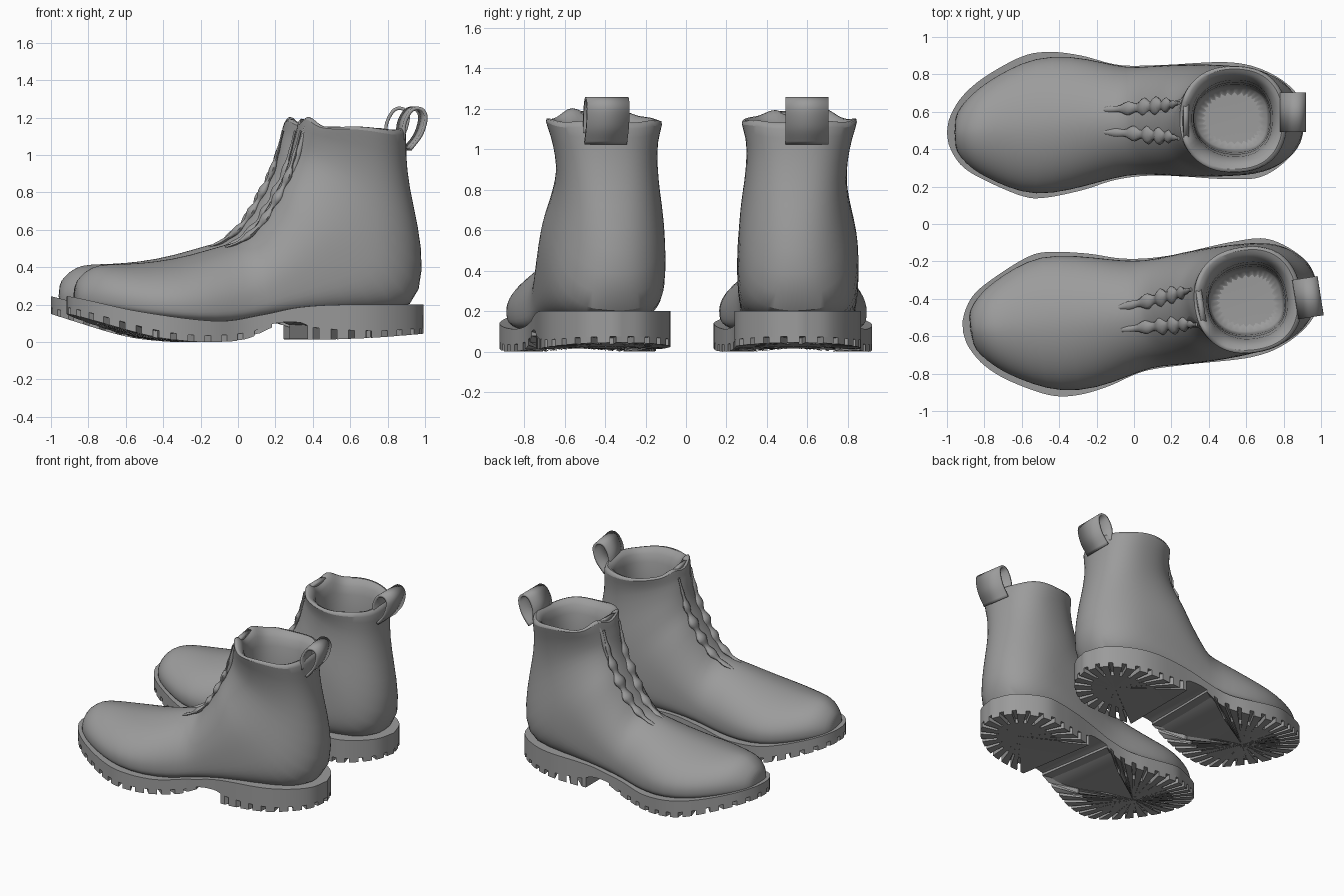
import bpy, bmesh, math
from mathutils import Vector, Matrix

if "Cube" in bpy.data.objects:
    bpy.data.objects.remove(bpy.data.objects["Cube"], do_unlink=True)

shade = (.33, .33, .33, 1)
grey = bpy.data.materials.new("plain_grey")
grey.use_nodes = True
grey.diffuse_color = shade
grey.node_tree.nodes["Principled BSDF"].inputs["Base Color"].default_value = shade

parts = []


def finish(bm, name, angle):
    """Turn a bmesh into a named object, smooth below the given angle."""
    bmesh.ops.recalc_face_normals(bm, faces=bm.faces)
    mesh = bpy.data.meshes.new(name)
    bm.to_mesh(mesh)
    bm.free()
    mesh.materials.append(grey)
    ob = bpy.data.objects.new(name, mesh)
    bpy.context.collection.objects.link(ob)
    bpy.ops.object.select_all(action='DESELECT')
    ob.select_set(True)
    bpy.context.view_layer.objects.active = ob
    bpy.ops.object.shade_smooth_by_angle(angle=math.radians(angle))
    parts.append(ob)
    return ob


def smooth_path(points, steps=12):
    """Catmull-Rom curve through the points."""
    p = [Vector(q) for q in points]
    p = [2 * p[0] - p[1]] + p + [2 * p[-1] - p[-2]]
    out = []
    for a, b, c, d in zip(p, p[1:], p[2:], p[3:]):
        for k in range(steps):
            t = k / steps
            out.append(0.5 * (2 * b + (c - a) * t + (2 * a - 5 * b + 4 * c - d) * t * t
                              + (3 * b - a - 3 * c + d) * t ** 3))
    return out + [p[-2]]


def resample(points, count):
    """Evenly spaced points along the smooth path."""
    path = smooth_path(points)
    dist = [0]
    for a, b in zip(path, path[1:]):
        dist.append(dist[-1] + (b - a).length)
    out, j = [], 0
    for i in range(count + 1):
        d = dist[-1] * i / count
        while j < len(path) - 2 and dist[j + 1] < d:
            j += 1
        out.append(path[j].lerp(path[j + 1], (d - dist[j]) / (dist[j + 1] - dist[j])))
    return out


def height(table):
    """Smooth height as a function of x."""
    pts = smooth_path(table)

    def lookup(x):
        for a, b in zip(pts, pts[1:]):
            if x <= b.x:
                return a.y + (b.y - a.y) * max(0, (x - a.x) / (b.x - a.x))
        return pts[-1].y
    return lookup


def wall(bm, lower, upper):
    """Band of quads between two closed rings."""
    for i in range(len(lower)):
        j = (i + 1) % len(lower)
        bm.faces.new((lower[i], lower[j], upper[j], upper[i]))


# Sole outline, from toe tip to heel back along each side
N = 72
outer = resample([(-1, .49), (-.985, .57), (-.92, .68), (-.8, .785), (-.6, .895), (-.45, .92), (-.28, .9),
                  (-.08, .85), (.15, .85), (.5, .865), (.7, .82), (.86, .71), (.92, .56)], N)
inner = resample([(-1, .49), (-.985, .41), (-.92, .31), (-.8, .235), (-.6, .15), (-.48, .14), (-.28, .18),
                  (-.08, .24), (.15, .26), (.5, .24), (.7, .26), (.87, .4), (.92, .56)], N)
outline = outer + inner[-2:0:-1]
M = len(outline)

sole_top = height([(-1, .245), (-.65, .16), (-.25, .112), (0, .145), (.2, .185), (.45, .2), (.92, .2)])
body_low = height([(-1, .185), (-.65, .08), (-.45, .042), (-.25, .035), (-.06, .055),
                   (.07, .1), (.2, .105), (.3, .075), (.6, .06), (.92, .075)])
tread_low = height([(-1, .15), (-.65, .042), (-.45, .008), (-.25, 0), (-.08, .018),
                    (.1, .09), (.2, .02), (.5, .018), (.92, .045)])

# Sole slab: side walls plus ladders of quads across
bm = bmesh.new()
hi = [bm.verts.new((p.x, p.y, sole_top(p.x))) for p in outline]
lo = [bm.verts.new((p.x, p.y, body_low(p.x))) for p in outline]
wall(bm, lo, hi)
for ring in (hi, lo):
    for i in range(N):
        quad = [ring[i], ring[i + 1], ring[(M - i - 1) % M], ring[(M - i) % M]]
        bm.faces.new(list(dict.fromkeys(quad)))
finish(bm, "sole", 35)


def tread(name, keep, depth):
    """Star-shaped tread plate with radial notches round its edge."""
    k = [i for i in range(M) if keep(outline[i].x)]
    gap = next((n for n in range(1, len(k)) if k[n] != k[n - 1] + 1), 0)
    pts = [outline[i] for i in k[gap:] + k[:gap]]
    c = sum(pts, Vector((0, 0))) / len(pts)
    edge = []
    for n, p in enumerate(pts):
        q = c + (p - c) * depth
        if n % 3 == 1 and n < len(pts) - 1:
            edge += [(p, False), (q, True)]
        elif n % 3 == 2:
            edge += [(q, True), (p, False)]
        else:
            edge.append((p, False))
    bm = bmesh.new()
    low = [bm.verts.new((p.x, p.y, tread_low(p.x))) for p, _ in edge]
    top = [bm.verts.new((p.x, p.y, body_low(p.x) + .012)) for p, _ in edge]
    mid_low = bm.verts.new((c.x, c.y, tread_low(c.x)))
    mid_top = bm.verts.new((c.x, c.y, body_low(c.x) + .012))
    wall(bm, low, top)
    for i in range(len(edge)):
        j = (i + 1) % len(edge)
        if edge[i][1] == edge[j][1]:
            bm.faces.new((mid_low, low[j], low[i]))
            bm.faces.new((mid_top, top[i], top[j]))
    finish(bm, name, 20)


tread("front_tread", lambda x: x < .07, .66)
tread("heel_tread", lambda x: x > .22, .6)

# Upper: vertical rings along the toe box follow the sole outline
vamp_top = height([(-.98, .27), (-.93, .35), (-.85, .41), (-.68, .418), (-.48, .435), (-.28, .48), (-.1, .545)])
rings = []
for i in (3, 5, 8, 11, 15, 20, 26, 32, 36):
    mid, half = (outer[i] + inner[i]) / 2, (outer[i] - inner[i]).length / 2
    x = mid.x + .02
    rings.append((x, sole_top(x) - .03, x, vamp_top(x), half - .014, .5, mid.y))

# Then rings fan round the heel, climb the shaft, roll over the collar and line the inside
# (back x, back z, front x, front z, half width, back roundness, centre y)
rings += [(.1, .13, .02, .635, .288, .5, .555),
          (.35, .15, .09, .74, .302, .5, .553),
          (.65, .15, .135, .83, .302, .55, .553),
          (.87, .17, .17, .9, .293, .75, .55),
          (.925, .38, .195, .97, .275, .95, .54),
          (.893, .62, .21, 1.03, .252, .95, .54),
          (.842, .82, .22, 1.08, .25, .9, .548),
          (.818, 1, .235, 1.13, .262, .85, .56),
          (.825, 1.12, .24, 1.16, .295, .85, .56),
          (.8, 1.145, .265, 1.165, .275, .85, .56),
          (.75, 1.12, .315, 1.12, .22, .85, .565),
          (.73, 1, .32, 1, .19, .85, .565),
          (.72, .42, .32, .42, .175, .75, .565),
          (.71, .4, .33, .4, .165, .75, .565)]

S = 32
bm = bmesh.new()
loops = []
for kx, kz, fx, fz, half, soft, cy in rings:
    loop = []
    lift = max(0, min(1, (min(kz, fz) - 1) * 8))
    # Upright toe rings are widest low down; tilted shaft rings are even ovals
    tilt = min(1, max(0, (kx - fx) * 2))
    belly = .3 + .2 * tilt
    for s in range(S):
        a = math.tau * s / S
        back = math.cos(a) > 0
        e = soft if back else 1.1 - .2 * tilt
        u = belly - math.copysign(abs(math.cos(a)) ** e, math.cos(a)) * (belly if back else 1 - belly)
        y = math.copysign(abs(math.sin(a)) ** e, math.sin(a)) * half
        # Two peaks at the front of the collar and a gentle wave round it
        peak = .05 * math.exp(-((abs(a - math.pi) - .4) / .22) ** 2) + .006 * math.sin(5 * a)
        loop.append(bm.verts.new((kx + (fx - kx) * u, cy + y, kz + (fz - kz) * u + lift * peak)))
    loops.append(loop)
for a, b in zip(loops, loops[1:]):
    wall(bm, a, b)
bm.faces.new(loops[0])
bm.faces.new(loops[-1])
smooth = finish(bm, "upper", 60).modifiers.new("smooth", 'SUBSURF')
smooth.levels = smooth.render_levels = 1


def strip(name, points, centre, half, flare, thickness):
    """Ribbon along an x-z path that may widen towards its end."""
    path = smooth_path(points, 5)
    bm = bmesh.new()
    rows = []
    for i, p in enumerate(path):
        w = half + flare * i / len(path)
        rows.append([bm.verts.new((p.x, centre + side * w, p.y)) for side in (-1, 1)])
    for a, b in zip(rows, rows[1:]):
        bm.faces.new((a[0], a[1], b[1], b[0]))
    mod = finish(bm, name, 50).modifiers.new("thickness", 'SOLIDIFY')
    mod.thickness, mod.offset = thickness, 0


# Heel pull loop, and tongue rising behind the lacing
strip("pull_loop", [(.79, 1.08), (.795, 1.17), (.835, 1.24), (.885, 1.245),
                    (.91, 1.2), (.885, 1.11), (.825, 1.03)], .598, .106, 0, .018)
strip("tongue", [(.2, .9), (.235, 1.03), (.265, 1.13), (.28, 1.185)], .57, .08, .03, .03)

# Wrinkled lacing edges down the throat
throat = resample([(-.16, .505), (-.08, .54), (.02, .62), (.09, .72), (.17, .88),
                   (.21, 1.01), (.24, 1.13)], 40)
for side, name in ((-1, "inner_lacing_edge"), (1, "outer_lacing_edge")):
    bm = bmesh.new()
    tube = []
    for i, p in enumerate(throat):
        t = i / 40
        r = .006 + .016 * math.sin(math.pi * min(1, t * 1.1)) * (1 + .5 * math.sin(i * .95 + side))
        along = (throat[min(i + 1, 40)] - throat[max(i - 1, 0)]).normalized()
        y = .552 + side * (.06 + .035 * t)
        ring = []
        for s in range(8):
            a = math.tau * s / 8
            d = r * math.sin(a)
            ring.append(bm.verts.new((p.x - along.y * d, y + 1.8 * r * math.cos(a), p.y + along.x * d)))
        tube.append(ring)
    for a, b in zip(tube, tube[1:]):
        wall(bm, a, b)
    bm.faces.new(tube[0])
    bm.faces.new(tube[-1])
    finish(bm, name, 70)

# Second boot: mirrored, turned slightly and moved back
pivot = Vector((-.45, -.53, 0))
place = (Matrix.Translation(pivot + Vector((.085, 0, 0))) @ Matrix.Rotation(math.radians(9), 4, 'Z')
         @ Matrix.Translation(-pivot) @ Matrix.Diagonal((1, -1, 1, 1)))
for ob in parts:
    twin = ob.copy()
    twin.data = ob.data.copy()
    twin.data.transform(place)
    twin.data.flip_normals()
    twin.name = "left_boot_" + ob.name
    ob.name = "right_boot_" + ob.name
    bpy.context.collection.objects.link(twin)
